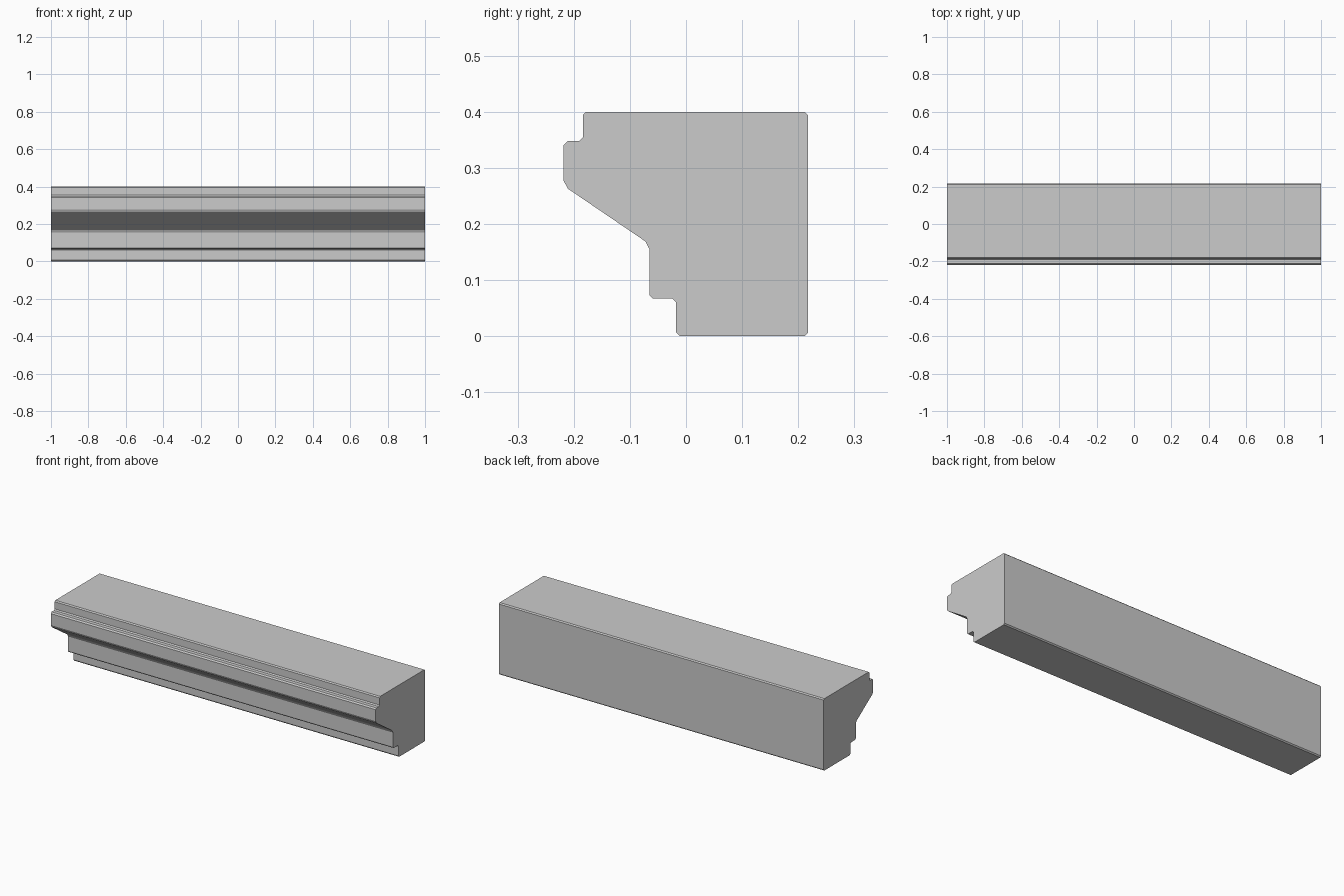
import bpy
import bmesh
from mathutils import Vector

cube = bpy.data.objects.get("Cube")
if cube:
    bpy.data.objects.remove(cube, do_unlink=True)

# Pale stone material
stone = bpy.data.materials.new("pale_grey_stone")
stone.use_nodes = True
colour = (0.6, 0.6, 0.6, 1)
stone.diffuse_color = colour
stone.node_tree.nodes["Principled BSDF"].inputs["Base Color"].default_value = colour

# Cornice section corners: y, z, chamfer length
LENGTH = 2.0
CORNERS = [
    (-0.018, 0.0, 0.007), (0.217, 0.0, 0.006),
    (0.217, 0.4, 0.006), (-0.184, 0.4, 0.006),
    (-0.184, 0.348, 0.006), (-0.218, 0.348, 0.007),
    (-0.218, 0.268, 0.009), (-0.065, 0.164, 0.009),
    (-0.065, 0.067, 0.006), (-0.018, 0.067, 0.006),
]


def chamfered(corners):
    """Replace each corner by two points set back along its edges."""
    points = []
    for i, (y, z, cut) in enumerate(corners):
        here = Vector((y, z))
        for other in (corners[i - 1], corners[(i + 1) % len(corners)]):
            points.append(here + (Vector(other[:2]) - here).normalized() * cut)
    return points


# Cornice block: section swept along x
bm = bmesh.new()
section = bm.faces.new([bm.verts.new((-LENGTH / 2, p.x, p.y))
                        for p in chamfered(CORNERS)])
swept = bmesh.ops.extrude_face_region(bm, geom=[section], use_keep_orig=True)
moved = [g for g in swept["geom"] if isinstance(g, bmesh.types.BMVert)]
bmesh.ops.translate(bm, verts=moved, vec=(LENGTH, 0, 0))
bmesh.ops.recalc_face_normals(bm, faces=bm.faces)

mesh = bpy.data.meshes.new("cornice_block")
bm.to_mesh(mesh)
bm.free()
mesh.materials.append(stone)
bpy.context.collection.objects.link(bpy.data.objects.new("cornice_block", mesh))
